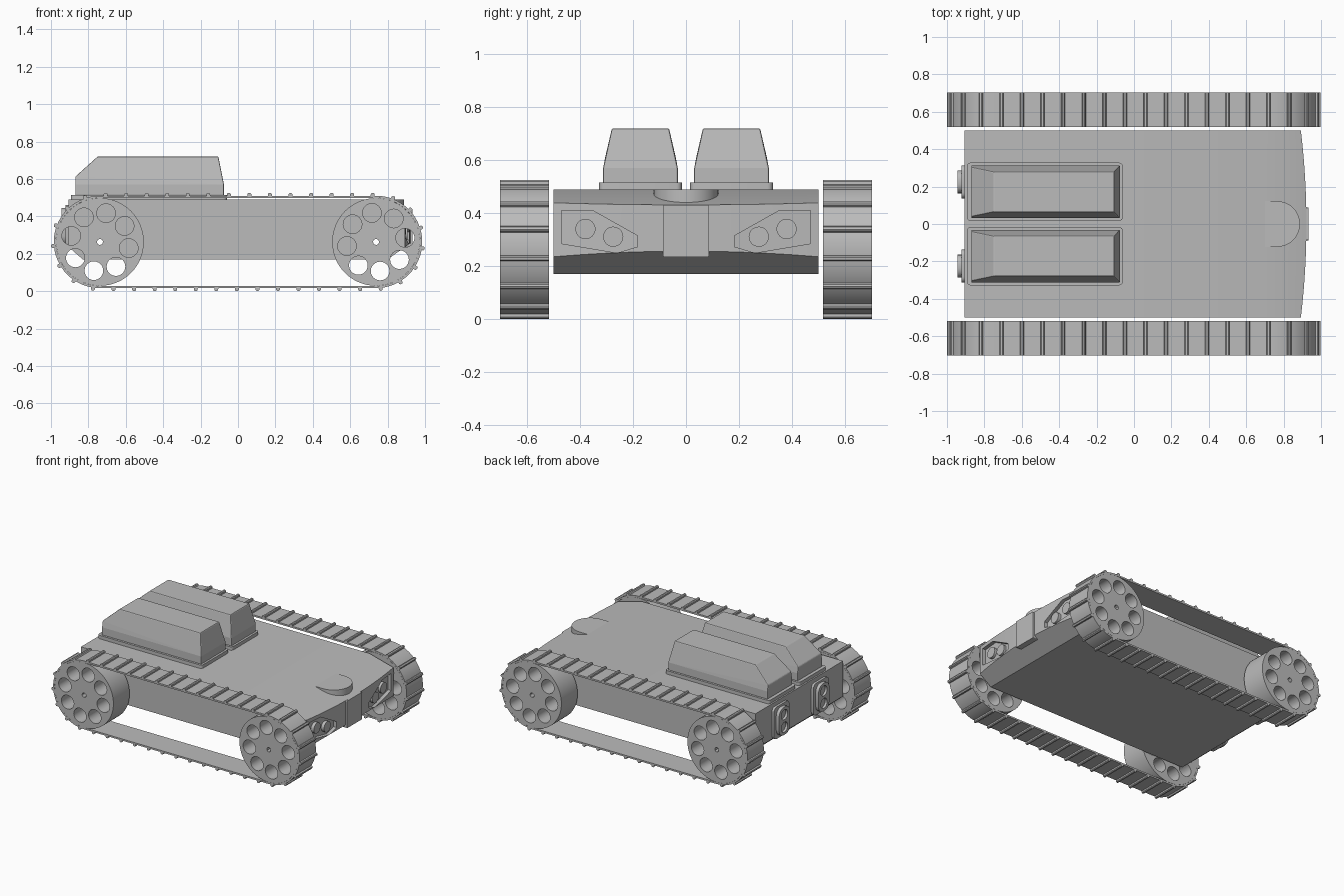
import bpy, bmesh
from math import sin, cos, pi, radians
from mathutils import Vector

if "Cube" in bpy.data.objects:
    bpy.data.objects.remove(bpy.data.objects["Cube"])

grey = bpy.data.materials.new("plain_grey")
grey.use_nodes = True
grey.diffuse_color = (0.5, 0.5, 0.5, 1)
grey.node_tree.nodes["Principled BSDF"].inputs["Base Color"].default_value = (0.5, 0.5, 0.5, 1)


def finish(name, bm, smooth=False):
    bmesh.ops.recalc_face_normals(bm, faces=bm.faces)
    mesh = bpy.data.meshes.new(name)
    bm.to_mesh(mesh)
    bm.free()
    mesh.materials.append(grey)
    ob = bpy.data.objects.new(name, mesh)
    bpy.context.collection.objects.link(ob)
    if smooth:
        shade(ob)
    return ob


def activate(ob):
    bpy.ops.object.select_all(action='DESELECT')
    ob.select_set(True)
    bpy.context.view_layer.objects.active = ob


def shade(ob):
    activate(ob)
    bpy.ops.object.shade_smooth_by_angle(angle=radians(30))


def prism(bm, ring_a, ring_b):
    """Closed solid between two matching rings of points."""
    a = [bm.verts.new(p) for p in ring_a]
    b = [bm.verts.new(p) for p in ring_b]
    bm.faces.new(a)
    bm.faces.new(b[::-1])
    for i in range(len(a)):
        j = (i + 1) % len(a)
        bm.faces.new((a[i], b[i], b[j], a[j]))


def along(axis, outline, at):
    """Place a 2D outline on a plane across the given axis."""
    put = {'x': lambda u, v: (at, u, v), 'y': lambda u, v: (u, at, v), 'z': lambda u, v: (u, v, at)}[axis]
    return [put(u, v) for u, v in outline]


def extrude(bm, axis, outline, lo, hi):
    prism(bm, along(axis, outline, lo), along(axis, outline, hi))


def circle(u, v, r, n=32):
    return [(u + r * cos(2 * pi * i / n), v + r * sin(2 * pi * i / n)) for i in range(n)]


def rounded(u, v, w, h, r):
    """Rounded rectangle outline from half sizes."""
    pts = []
    for k, (sx, sy) in enumerate(((1, 1), (-1, 1), (-1, -1), (1, -1))):
        for i in range(5):
            a = (k + i / 4) * pi / 2
            pts.append((u + sx * (w - r) + r * cos(a), v + sy * (h - r) + r * sin(a)))
    return pts


def carve(ob, bm):
    """Cut the solid in bm out of an object."""
    cutter = finish("cutter", bm)
    cutter.hide_render = True
    mod = ob.modifiers.new("cut", 'BOOLEAN')
    mod.operation = 'DIFFERENCE'
    mod.solver = 'EXACT'
    mod.object = cutter
    activate(ob)
    bpy.ops.object.modifier_apply(modifier="cut")
    bpy.data.objects.remove(cutter)


AXLE_X, AXLE_Z = 0.738, 0.263
WHEEL_R, BELT_R, LUG_R = 0.235, 0.247, 0.262
IN_Y, OUT_Y = 0.518, 0.703


def bow(y):
    return 0.922 - 0.12 * y * y


# hull: bowed nose, sloped deck front, chamfered underside
plan = [(-0.905, 0.5), (-0.905, -0.5)] + [(bow(i / 20), i / 20) for i in range(-10, 11)]
bm = bmesh.new()
extrude(bm, 'z', plan, 0.17, 0.49)
for point, normal in (((0.7, 0, 0.49), (0.053, 0, 0.2)),
                      ((0.8, 0, 0.17), (0.085, 0, -0.12)),
                      ((-0.83, 0, 0.17), (-0.065, 0, -0.075))):
    bmesh.ops.bisect_plane(bm, geom=bm.verts[:] + bm.edges[:] + bm.faces[:],
                           plane_co=point, plane_no=normal, clear_outer=True)
    bmesh.ops.holes_fill(bm, edges=bm.edges[:])
hull = finish("hull", bm)

# headlight recesses and axle bores
panel = [(0.47, 0.41), (0.353, 0.41), (0.184, 0.315), (0.184, 0.273), (0.26, 0.25), (0.47, 0.285)]
bm = bmesh.new()
for side in (-1, 1):
    prism(bm, [(bow(y) - 0.025, side * y, z) for y, z in panel], [(1.0, side * y, z) for y, z in panel])
    extrude(bm, 'y', circle(side * AXLE_X, AXLE_Z, 0.016, 12), -0.6, 0.6)
carve(hull, bm)
shade(hull)

# headlight lenses
for side in (-1, 1):
    bm = bmesh.new()
    for y, z in ((0.38, 0.34), (0.275, 0.311)):
        extrude(bm, 'x', circle(side * y, z, 0.038), bow(y) - 0.04, bow(y) - 0.006)
    finish("headlights_" + ("left" if side > 0 else "right"), bm, True)

# square camera housing on the nose
bm = bmesh.new()
extrude(bm, 'x', rounded(0, 0.333, 0.087, 0.098, 0.006), 0.87, 0.932)
for thickness, depth in ((0.02, 0), (0.006, -0.014), (0.008, 0)):
    bm.normal_update()
    bmesh.ops.recalc_face_normals(bm, faces=bm.faces)
    front = max((f for f in bm.faces if len(f.verts) > 4), key=lambda f: f.calc_center_median().x if not f.tag else -9)
    bmesh.ops.inset_region(bm, faces=[front], thickness=thickness, depth=depth)
    for f in bm.faces:
        f.tag = f is not front and len(f.verts) > 4
finish("nose_camera", bm)

# flat-topped round boss on the deck slope
boss = [(0.70, 0.122)] + [(0.765 + 0.122 * sin(a * pi / 24), 0.122 * cos(a * pi / 24)) for a in range(25)] + [(0.70, -0.122)]
bm = bmesh.new()
extrude(bm, 'z', boss, 0.42, 0.49)
finish("deck_boss", bm, True)

# two cargo pods on flanges, with tail lamps below
for side, word in ((-1, "right"), (1, "left")):
    cy = side * 0.172
    bm = bmesh.new()
    extrude(bm, 'z', rounded(-0.477, cy, 0.417, 0.156, 0.02), 0.485, 0.515)
    finish("pod_flange_" + word, bm, True)

    bm = bmesh.new()
    for x, half, z in ((-0.87, 0.141, 0.51), (-0.075, 0.141, 0.51), (-0.87, 0.141, 0.57), (-0.075, 0.141, 0.57),
                       (-0.87, 0.133, 0.612), (-0.75, 0.108, 0.72), (-0.105, 0.108, 0.72)):
        for s in (-1, 1):
            bm.verts.new((x, cy + s * half, z))
    bmesh.ops.convex_hull(bm, input=bm.verts[:])
    bmesh.ops.dissolve_limit(bm, angle_limit=0.02, verts=bm.verts[:], edges=bm.edges[:])
    pod = finish("cargo_pod_" + word, bm)
    bevel = pod.modifiers.new("soft_edges", 'BEVEL')
    bevel.width = 0.006
    bevel.segments = 2

    ly = side * 0.225
    bm = bmesh.new()
    extrude(bm, 'x', rounded(ly, 0.345, 0.088, 0.115, 0.03), -0.922, -0.89)
    finish("tail_lamp_base_" + word, bm, True)
    bm = bmesh.new()
    extrude(bm, 'x', rounded(ly, 0.345, 0.062, 0.1, 0.05), -0.945, -0.915)
    lamp = finish("tail_lamp_" + word, bm)
    bm = bmesh.new()
    for z in (0.3, 0.39):
        extrude(bm, 'x', circle(ly, z, 0.036), -1, -0.928)
    carve(lamp, bm)
    shade(lamp)

# belt path: position and outward normal at a distance along it
STRAIGHT, ARC = 2 * AXLE_X, pi * BELT_R
LENGTH = 2 * (STRAIGHT + ARC)


def path(s):
    s %= LENGTH
    flip = 1
    if s >= LENGTH / 2:
        s, flip = s - LENGTH / 2, -1
    if s < STRAIGHT:
        c, n = Vector((s - AXLE_X, 0)), Vector((0, 1))
    else:
        a = (s - STRAIGHT) / BELT_R
        c, n = Vector((AXLE_X, 0)), Vector((sin(a), cos(a)))
    return c * flip + Vector((0, AXLE_Z)), n * flip


def belt_stops():
    half = [STRAIGHT + ARC * i / 32 for i in range(33)]
    return half + [s + LENGTH / 2 for s in half[:-1]] + [LENGTH - 1e-6]


LUGS = 41
for side, word in ((-1, "right"), (1, "left")):
    lo, hi = side * IN_Y, side * OUT_Y

    # belt band
    bm = bmesh.new()
    loops = []
    for s in belt_stops():
        c, n = path(s)
        loops.append([bm.verts.new((p.x, y, p.y)) for p, y in
                      ((c + n * WHEEL_R, lo), (c + n * BELT_R, lo), (c + n * BELT_R, hi), (c + n * WHEEL_R, hi))])
    for a, b in zip(loops, loops[1:] + loops[:1]):
        for k in range(4):
            m = (k + 1) % 4
            bm.faces.new((a[k], a[m], b[m], b[k]))
    finish("track_belt_" + word, bm, True)

    # tread lugs
    bm = bmesh.new()
    for i in range(LUGS):
        c, n = path(0.03 + i * LENGTH / LUGS)
        t = Vector((n.y, -n.x))
        shape = [c + n * r + t * w for r, w in
                 ((BELT_R - 0.004, -0.011), (LUG_R - 0.005, -0.01), (LUG_R, -0.005),
                  (LUG_R, 0.005), (LUG_R - 0.005, 0.01), (BELT_R - 0.004, 0.011))]
        extrude(bm, 'y', [tuple(p) for p in shape], lo, hi)
    finish("track_lugs_" + word, bm)

    # drilled wheels
    for end, place, turn in ((-1, "rear", -12), (1, "nose", 8)):
        wx = end * AXLE_X
        bm = bmesh.new()
        extrude(bm, 'y', circle(wx, AXLE_Z, WHEEL_R - 0.0005, 64), lo, hi)
        wheel = finish("wheel_" + place + "_" + word, bm)
        bm = bmesh.new()
        extrude(bm, 'y', circle(wx, AXLE_Z, 0.016, 12), side * 0.4, side * 0.8)
        for k in range(8):
            a = radians(turn + 45 * k)
            extrude(bm, 'y', circle(wx + 0.157 * cos(a), AXLE_Z + 0.157 * sin(a), 0.05, 24), side * 0.4, side * 0.8)
        carve(wheel, bm)
        shade(wheel)
